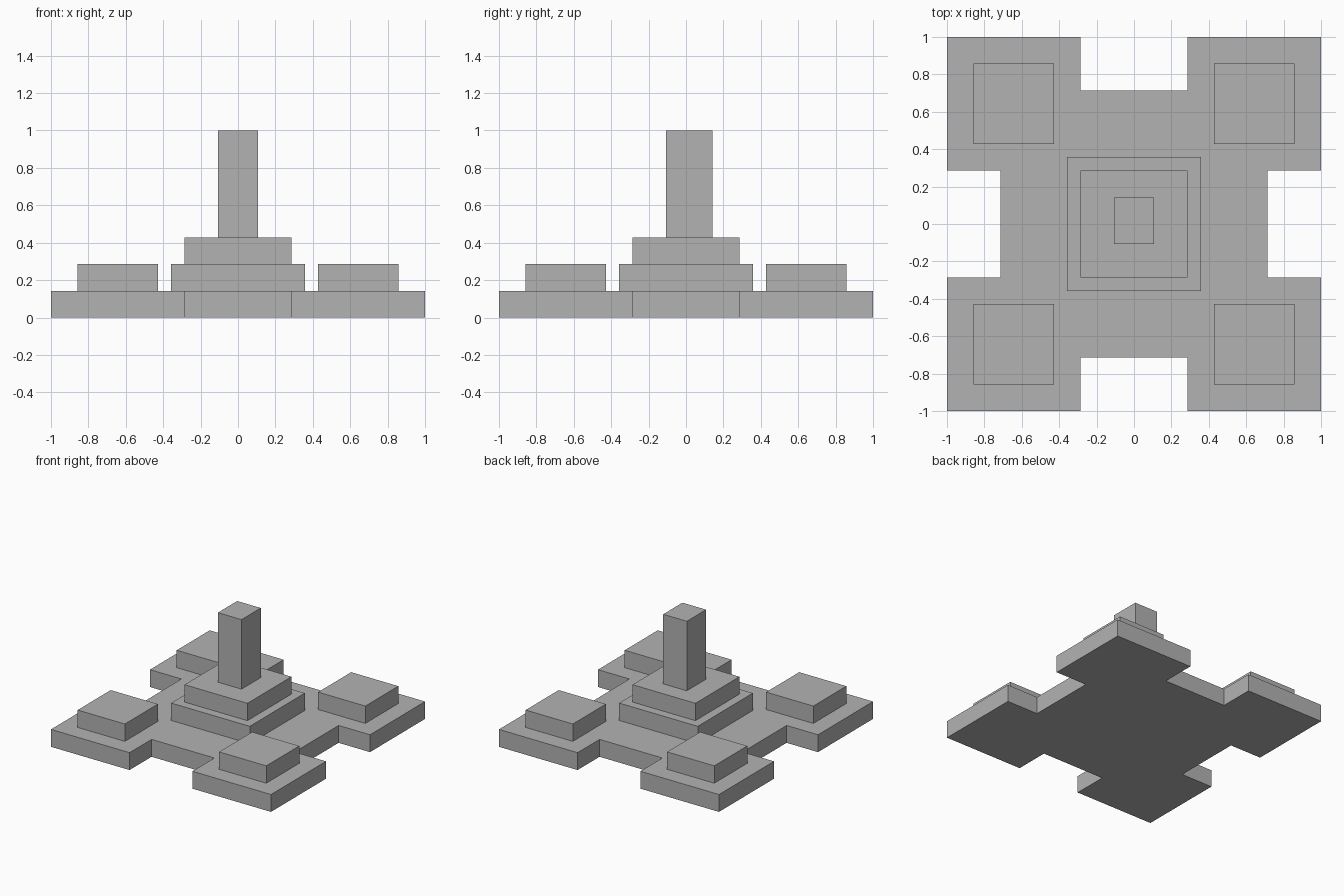
import bpy
import bmesh

if "Cube" in bpy.data.objects:
    bpy.data.objects.remove(bpy.data.objects["Cube"], do_unlink=True)

U = 1 / 14  # the whole model sits on this module

grey = bpy.data.materials.new("plain_grey")
grey.use_nodes = True
colour = (0.45, 0.45, 0.45, 1)
grey.diffuse_color = colour
grey.node_tree.nodes["Principled BSDF"].inputs["Base Color"].default_value = colour


def prism(name, outline, bottom, top):
    """Extrude a counter-clockwise outline, all given in modules."""
    bm = bmesh.new()
    face = bm.faces.new([bm.verts.new((x * U, y * U, bottom * U)) for x, y in outline])
    grown = bmesh.ops.extrude_face_region(bm, geom=[face], use_keep_orig=True)
    moved = [v for v in grown["geom"] if isinstance(v, bmesh.types.BMVert)]
    bmesh.ops.translate(bm, verts=moved, vec=(0, 0, (top - bottom) * U))
    bmesh.ops.recalc_face_normals(bm, faces=bm.faces)
    mesh = bpy.data.meshes.new(name)
    bm.to_mesh(mesh)
    bm.free()
    mesh.materials.append(grey)
    obj = bpy.data.objects.new(name, mesh)
    bpy.context.collection.objects.link(obj)
    return obj


def block(name, x0, x1, y0, y1, bottom, top):
    return prism(name, [(x0, y0), (x1, y0), (x1, y1), (x0, y1)], bottom, top)


# Base plate: one corner outline turned four times leaves a notch in each side
quarter = [(10, 4), (14, 4), (14, 14), (4, 14), (4, 10)]
outline = []
for turn in range(4):
    outline += quarter
    quarter = [(-y, x) for x, y in quarter]
prism("base_plate", outline, 0, 2)

# Raised pads on the four corners
for side, sx in (("left", 1), ("right", -1)):
    for end, sy in (("front", -1), ("back", 1)):
        cx, cy = 9 * sx, 9 * sy
        block(f"{end}_{side}_pad", cx - 3, cx + 3, cy - 3, cy + 3, 2, 4)

# Stepped plinth and central tower, which is slightly deeper at the back
block("lower_step", -5, 5, -5, 5, 2, 4)
block("upper_step", -4, 4, -4, 4, 4, 6)
block("tower", -1.5, 1.5, -1.5, 2, 6, 14)
